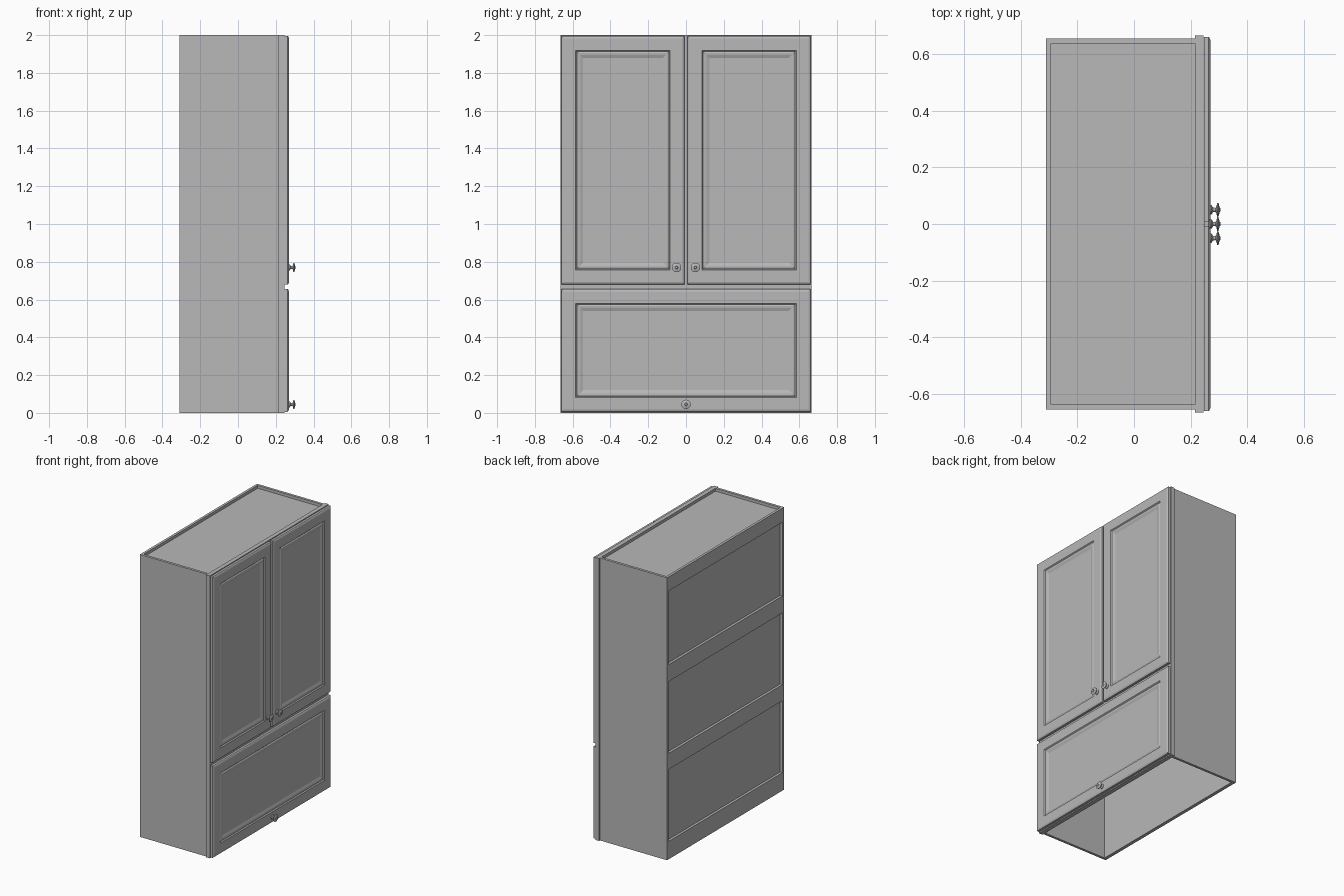
import bpy
import bmesh
import math
from mathutils import Matrix

cube = bpy.data.objects.get("Cube")
if cube:
    bpy.data.objects.remove(cube, do_unlink=True)

grey = bpy.data.materials.new("plain grey")
grey.use_nodes = True
grey.diffuse_color = (0.48, 0.48, 0.48, 1)
grey.node_tree.nodes["Principled BSDF"].inputs["Base Color"].default_value = (0.48, 0.48, 0.48, 1)


def finish(name, bm):
    bmesh.ops.recalc_face_normals(bm, faces=bm.faces)
    mesh = bpy.data.meshes.new(name)
    bm.to_mesh(mesh)
    bm.free()
    mesh.materials.append(grey)
    obj = bpy.data.objects.new(name, mesh)
    bpy.context.collection.objects.link(obj)
    return obj


def box(name, x, y, z):
    """Box from (min, max) pairs."""
    bm = bmesh.new()
    bmesh.ops.create_cube(bm, size=1)
    for v in bm.verts:
        for i, (lo, hi) in enumerate((x, y, z)):
            v.co[i] = hi if v.co[i] > 0 else lo
    return finish(name, bm)


# Door section: (distance in from the edge, x position)
PANEL_PROFILE = [(0, 0.247), (0, 0.263), (0.004, 0.267), (0.012, 0.27),
                 (0.076, 0.27), (0.082, 0.263), (0.09, 0.267),
                 (0.1, 0.266), (0.116, 0.26)]


def panel_front(name, y, z):
    """Moulded door or drawer front made from nested rectangles."""
    bm = bmesh.new()
    rings = []
    for d, x in PANEL_PROFILE:
        y0, y1, z0, z1 = y[0] + d, y[1] - d, z[0] + d, z[1] - d
        rings.append([bm.verts.new((x, a, b))
                      for a, b in ((y0, z0), (y1, z0), (y1, z1), (y0, z1))])
    for r, s in zip(rings, rings[1:]):
        for i in range(4):
            j = (i + 1) % 4
            bm.faces.new((r[i], r[j], s[j], s[i]))
    bm.faces.new(rings[0][::-1])
    bm.faces.new(rings[-1])
    return finish(name, bm)


# Knob section: (radius, distance out from the door)
KNOB_PROFILE = [(0, -0.002), (0.017, -0.002), (0.016, 0.004), (0.008, 0.009),
                (0.007, 0.017), (0.012, 0.021), (0.024, 0.023), (0.025, 0.027),
                (0.018, 0.03), (0.008, 0.032), (0.006, 0.035), (0, 0.035)]


def knob(name, y, z):
    bm = bmesh.new()
    verts = [bm.verts.new((h, r, 0)) for r, h in KNOB_PROFILE]
    edges = [bm.edges.new(pair) for pair in zip(verts, verts[1:])]
    bmesh.ops.spin(bm, geom=verts + edges, cent=(0, 0, 0), axis=(1, 0, 0),
                   angle=math.tau, steps=20)
    bmesh.ops.remove_doubles(bm, verts=bm.verts, dist=0.0001)
    bmesh.ops.transform(bm, matrix=Matrix.Translation((0.27, y, z)), verts=bm.verts)
    obj = finish(name, bm)
    bpy.ops.object.select_all(action="DESELECT")
    obj.select_set(True)
    bpy.context.view_layer.objects.active = obj
    bpy.ops.object.shade_smooth_by_angle(angle=math.radians(40))


BACK, FRONT, HALF, WALL, TOP = -0.31, 0.215, 0.655, 0.018, 2.0
inside = (-HALF + WALL, HALF - WALL)

# Carcass, open underneath, with a slightly sunken top
for side, s in (("left", 1), ("right", -1)):
    ys = sorted((s * HALF, s * (HALF - WALL)))
    box(side + "_side", (BACK, FRONT), ys, (0, TOP))
box("top_panel", (BACK + WALL, FRONT), inside, (TOP - 0.04, TOP - 0.02))
box("back_panel", (BACK + WALL, BACK + 0.024), inside, (0, TOP - 0.02))

# Back rails standing proud of the back panel
for i, z in enumerate(((0, 0.127), (0.636, 0.75), (1.258, 1.378), (1.9, TOP))):
    box("back_rail_%d" % (i + 1), (BACK, BACK + WALL), inside, z)

# Face frame
frame_x = (FRONT, 0.245)
for side, s in (("left", 1), ("right", -1)):
    box(side + "_frame_stile", frame_x, sorted((s * 0.665, s * 0.6)), (0, TOP))
for part, z in (("bottom", (0, 0.06)), ("middle", (0.62, 0.72)), ("top", (1.93, TOP))):
    box(part + "_frame_rail", frame_x, (-0.6, 0.6), z)
box("centre_frame_stile", frame_x, (-0.04, 0.04), (0.72, 1.93))

# Doors, drawer front and knobs
for side, s in (("left", 1), ("right", -1)):
    panel_front(side + "_door", sorted((s * 0.008, s * 0.66)), (0.68, 1.995))
    knob(side + "_door_knob", s * 0.05, 0.77)
panel_front("drawer_front", (-0.66, 0.66), (0.006, 0.655))
knob("drawer_knob", 0, 0.045)
